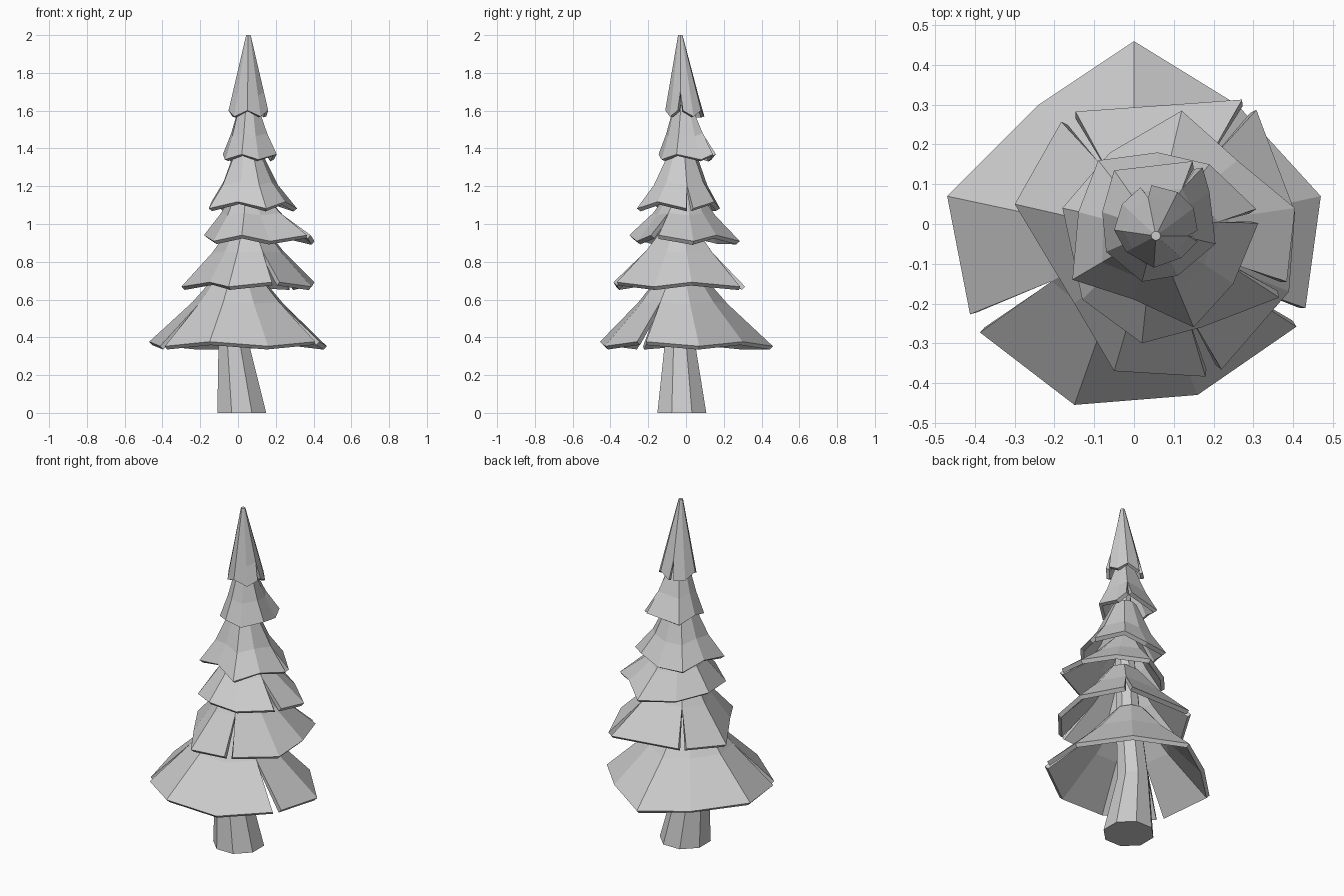
import bpy, bmesh, math
from mathutils import Vector

if "Cube" in bpy.data.objects:
    bpy.data.objects.remove(bpy.data.objects["Cube"])


def finish(bm, name):
    mesh = bpy.data.meshes.new(name)
    bm.to_mesh(mesh)
    bm.free()
    obj = bpy.data.objects.new(name, mesh)
    bpy.context.collection.objects.link(obj)
    return obj


def branch_tier(name, top, rim, rim_z, zig, slits, gap, mid=0.6, sag=0.02, thick=0.025):
    """Faceted skirt: rim listed clockwise from above, slit at chosen corners."""
    cx, cy, tz, tr = top
    axis = Vector((cx, cy, tz))
    bm = bmesh.new()
    cols = []
    for i, (x, y) in enumerate(rim):
        b = Vector((x, y, rim_z + zig * (1 if i % 2 else -1)))
        d = Vector((x - cx, y - cy, 0)).normalized()
        t = axis + d * tr
        m = b.lerp(t, mid) - Vector((0, 0, sag))
        side = Vector((d.y, -d.x, 0)) * gap
        before = bm.verts.new(b - side if i in slits else b)
        after = bm.verts.new(b + side) if i in slits else before
        cols.append((bm.verts.new(t), bm.verts.new(m), before, after))
    n = len(cols)
    for i in range(n):
        a, c = cols[i], cols[(i + 1) % n]
        bm.faces.new((a[0], c[0], c[1], a[1]))
        bm.faces.new((a[1], c[1], c[2], a[3]))
    bm.faces.new([c[0] for c in reversed(cols)])
    obj = finish(bm, name)
    mod = obj.modifiers.new("thickness", 'SOLIDIFY')
    mod.thickness = thick
    mod.offset = -1
    return obj


# Leaning eight-sided trunk running up inside the branches
bm = bmesh.new()
rings = []
for x, y, z, r in [(0.02, -0.022, 0, 0.14), (-0.022, -0.032, 0.36, 0.088),
                   (0.01, -0.035, 0.72, 0.07), (0.05, -0.02, 1.15, 0.05),
                   (0.055, -0.02, 1.65, 0.03)]:
    rings.append([bm.verts.new((x + r * math.cos((k + 0.5) * math.pi / 4),
                                y + r * math.sin((k + 0.5) * math.pi / 4), z))
                  for k in range(8)])
for lo, hi in zip(rings, rings[1:]):
    for k in range(8):
        j = (k + 1) % 8
        bm.faces.new((lo[k], lo[j], hi[j], hi[k]))
bm.faces.new(rings[0][::-1])
bm.faces.new(rings[-1])
finish(bm, "trunk")

# Branch tiers, bottom to top
branch_tier("branches_1", (0.0, -0.03, 0.76, 0.09),
            [(0, .46), (.26, .30), (.47, .07), (.42, -.235), (.16, -.43),
             (-.15, -.455), (-.40, -.25), (-.47, .07), (-.24, .30)],
            0.365, 0.012, (3, 6), 0.026)

branch_tier("branches_2", (0.05, -0.03, 1.0, 0.08),
            [(.29, .30), (.405, .03), (.39, -.17), (.20, -.375), (-.05, -.37),
             (-.15, -.20), (-.30, .05), (-.165, .27)],
            0.68, 0.012, (0, 3, 7), 0.022)

branch_tier("branches_3", (0.05, -0.01, 1.17, 0.08),
            [(.12, .285), (.26, .16), (.405, .04), (.375, -.165), (.17, -.26),
             (.02, -.30), (-.13, -.19), (-.18, .04), (-.06, .18)],
            0.925, 0.016, (3,), 0.022)

branch_tier("branches_4", (0.05, -0.02, 1.40, 0.065),
            [(.06, .18), (.19, .15), (.31, .02), (.25, -.15), (.15, -.26),
             (.0, -.19), (-.155, -.14), (-.14, .03), (-.09, .16)],
            1.10, 0.018, (2,), 0.018, 0.5, 0.035)

branch_tier("branches_5", (0.055, -0.015, 1.63, 0.05),
            [(-.05, .135), (.16, .15), (.19, .08), (.205, -.05), (.11, -.13),
             (.02, -.145), (-.07, -.07), (-.08, .03)],
            1.355, 0.014, (1,), 0.015, 0.5, 0.02, 0.022)

# Pointed crown
branch_tier("crown", (0.055, -0.03, 2.0, 0.012),
            [(.03, .095), (.11, .08), (.15, .04), (.16, -.03), (.12, -.085),
             (.05, -.11), (-.02, -.07), (-.05, -.015), (-.03, .05)],
            1.585, 0.016, (0, 3), 0.014, 0.25, 0.0, 0.018)
